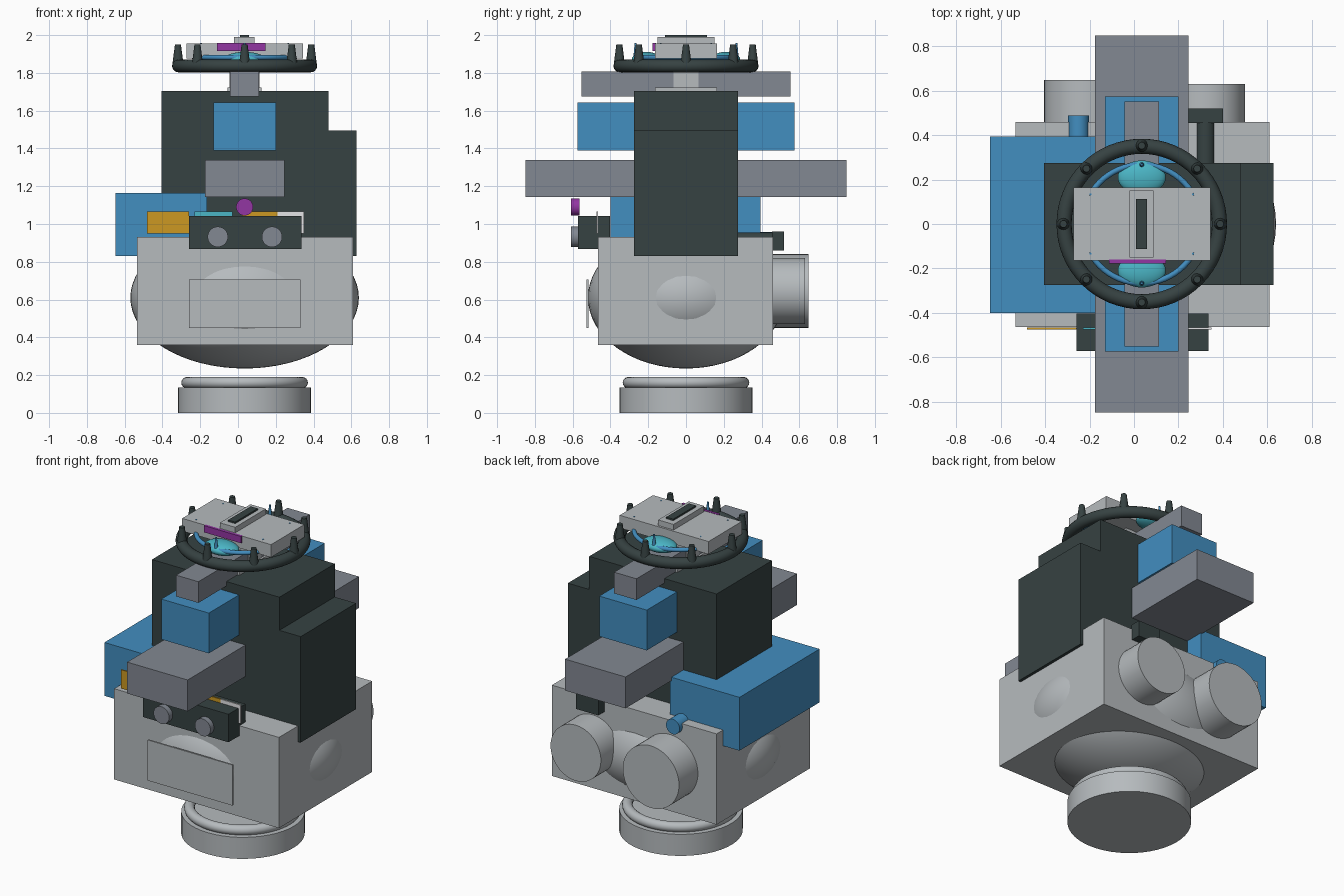
import bpy, bmesh, math
from mathutils import Matrix, Vector

old = bpy.data.objects.get("Cube")
if old:
    bpy.data.objects.remove(old, do_unlink=True)

CX = 0.035  # centre line of the machine


def material(name, code):
    srgb = [int(code[i:i + 2], 16) / 255 for i in (0, 2, 4)]
    col = [c / 12.92 if c < 0.04045 else ((c + 0.055) / 1.055) ** 2.4 for c in srgb] + [1]
    m = bpy.data.materials.new(name)
    m.use_nodes = True
    m.diffuse_color = col
    m.node_tree.nodes["Principled BSDF"].inputs["Base Color"].default_value = col
    return m


LIGHT = material("light grey", "B6BBBE")
STEEL = material("steel grey", "828892")
DARK = material("charcoal", "364242")
BLUE = material("blue", "428EC0")
CYAN = material("cyan", "4BB6C6")
AMBER = material("amber", "CC9822")
PURPLE = material("purple", "9236A2")
WHITE = material("white", "F0F0F2")


def finish(name, bm, mat, smooth=False):
    me = bpy.data.meshes.new(name)
    bm.to_mesh(me)
    bm.free()
    me.materials.append(mat)
    ob = bpy.data.objects.new(name, me)
    bpy.context.collection.objects.link(ob)
    if smooth:
        bpy.ops.object.select_all(action="DESELECT")
        ob.select_set(True)
        bpy.context.view_layer.objects.active = ob
        bpy.ops.object.shade_smooth_by_angle(angle=math.radians(40))
    return ob


def box(name, mat, x, y, z):
    """Box from its (min, max) range on each axis."""
    bm = bmesh.new()
    bmesh.ops.create_cube(bm, size=1)
    for v in bm.verts:
        v.co = [(a + b) / 2 + c * (b - a) for c, (a, b) in zip(v.co, (x, y, z))]
    return finish(name, bm, mat)


def rod(name, mat, start, end, r1, r2=None, sides=48):
    """Cylinder or cone between two points."""
    bm = bmesh.new()
    a, b = Vector(start), Vector(end)
    turn = (b - a).to_track_quat("Z", "Y").to_matrix().to_4x4()
    bmesh.ops.create_cone(bm, cap_ends=True, segments=sides, radius1=r1,
                          radius2=r1 if r2 is None else r2, depth=(b - a).length,
                          matrix=Matrix.Translation((a + b) / 2) @ turn)
    return finish(name, bm, mat, True)


def ellipsoid(name, mat, centre, radii):
    bm = bmesh.new()
    bmesh.ops.create_uvsphere(bm, u_segments=64, v_segments=32, radius=1,
                              matrix=Matrix.Translation(centre) @ Matrix.Diagonal((*radii, 1)))
    return finish(name, bm, mat, True)


def ring(name, mat, z, major, minor):
    bpy.ops.mesh.primitive_torus_add(location=(CX, 0, z), major_radius=major, minor_radius=minor,
                                     major_segments=64, minor_segments=16)
    ob = bpy.context.object
    ob.name = name
    ob.data.materials.append(mat)
    bpy.ops.object.shade_smooth_by_angle(angle=math.radians(60))


def spikes(name, mat, count, offset, radius, z0, z1, r1, r2):
    for i in range(count):
        a = offset + math.tau * i / count
        x, y = CX + radius * math.cos(a), radius * math.sin(a)
        rod(f"{name}_{i + 1}", mat, (x, y, z0), (x, y, z1), r1, r2, 16)


# Base
rod("base_disc", LIGHT, (CX, 0, 0), (CX, 0, 0.135), 0.352)
ring("base_ring", LIGHT, 0.16, 0.305, 0.03)

# Body with bulging core
box("body", LIGHT, (-0.535, 0.61), (-0.465, 0.46), (0.36, 0.93))
ellipsoid("body_core", LIGHT, (CX, 0, 0.61), (0.605, 0.519, 0.375))
box("front_panel", LIGHT, (-0.26, 0.33), (-0.526, -0.516), (0.45, 0.705))

# Rear drums
rod("rear_drum_large", LIGHT, (-0.21, 0.4, 0.645), (-0.21, 0.648, 0.645), 0.195)
rod("rear_drum_small", LIGHT, (0.325, 0.4, 0.645), (0.325, 0.63, 0.645), 0.175)

# Tower and side tank
box("tower", DARK, (-0.405, 0.48), (-0.275, 0.275), (0.83, 1.703))
box("tower_step", DARK, (0.48, 0.628), (-0.275, 0.275), (0.83, 1.495))
box("side_tank", BLUE, (-0.648, -0.165), (-0.4, 0.395), (0.83, 1.165))
rod("tank_outlet", BLUE, (-0.25, 0.38, 0.91), (-0.25, 0.488, 0.91), 0.047)
rod("rear_handle_stem", DARK, (0.322, 0.26, 0.912), (0.322, 0.46, 0.912), 0.043)
box("rear_handle_grip", DARK, (0.245, 0.4), (0.455, 0.52), (0.86, 0.96))

# Cross bars through the tower
box("lower_bar", STEEL, (-0.175, 0.245), (-0.85, 0.85), (1.143, 1.34))
box("middle_bar", BLUE, (-0.13, 0.2), (-0.575, 0.575), (1.39, 1.643))
box("upper_bar", STEEL, (-0.043, 0.112), (-0.553, 0.553), (1.675, 1.808))

# Front control box, knobs and coloured tabs
box("control_box", DARK, (-0.26, 0.335), (-0.573, -0.403), (0.867, 1.043))
for side, x in (("right", -0.107), ("left", 0.18)):
    rod(f"knob_{side}", STEEL, (x, -0.56, 0.932), (x, -0.608, 0.932), 0.054)
rod("signal_button", PURPLE, (CX, -0.565, 1.09), (CX, -0.608, 1.09), 0.045)
tabs = ((AMBER, -0.482, -0.26), (CYAN, -0.23, -0.03), (AMBER, 0.02, 0.21), (WHITE, 0.21, 0.35))
for i, (mat, x0, x1) in enumerate(tabs):
    box(f"tab_{i + 1}", mat, (x0, x1), (-0.475, -0.466), (0.95, 1.067))

# Neck
box("neck_plate", LIGHT, (-0.056, 0.125), (-0.165, 0.165), (1.7, 1.722))
box("neck", LIGHT, (-0.046, 0.115), (-0.067, 0.067), (1.715, 1.89))

# Crown ring with spikes
ring("crown_ring", DARK, 1.837, 0.35, 0.034)
spikes("crown_spike", DARK, 8, 0, 0.353, 1.84, 1.95, 0.03, 0.016)
ring("inner_ring", BLUE, 1.882, 0.267, 0.013)
spikes("inner_spike", BLUE, 6, math.radians(30), 0.267, 1.88, 1.957, 0.012, 0.005)
for side, y in (("front", -0.21), ("back", 0.21)):
    ellipsoid(f"lens_{side}", CYAN, (CX, y, 1.873), (0.108, 0.076, 0.038))

# Head plate with top vent
box("head", LIGHT, (-0.272, 0.345), (-0.165, 0.165), (1.875, 1.955))
box("head_ridge", LIGHT, (-0.02, 0.087), (-0.152, 0.152), (1.95, 1.99))
box("top_vent", DARK, (0.01, 0.059), (-0.112, 0.112), (1.985, 2.0))
box("visor", PURPLE, (-0.112, 0.145), (-0.177, -0.16), (1.915, 1.957))
